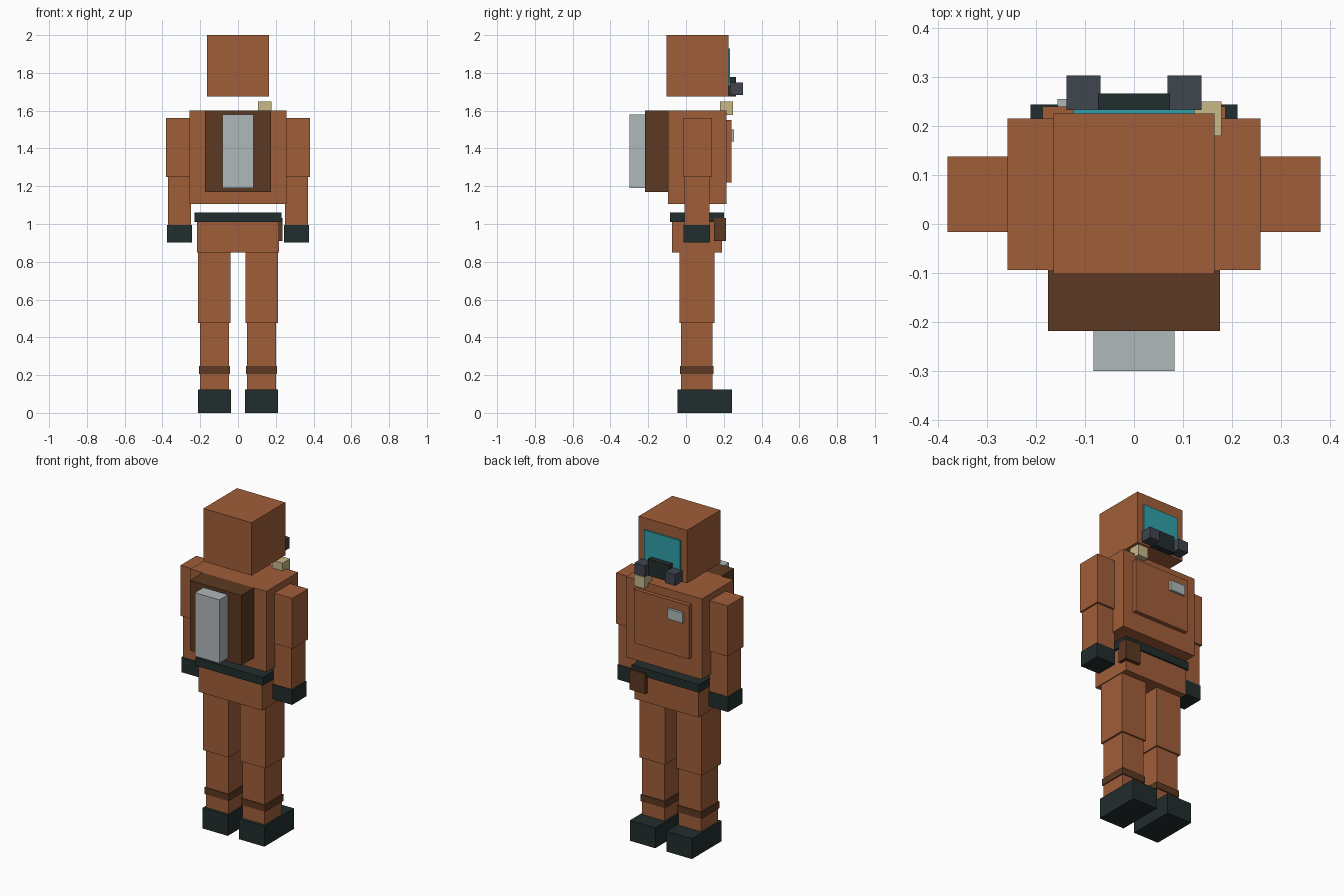
import bpy
import bmesh

default = bpy.data.objects.get("Cube")
if default:
    bpy.data.objects.remove(default, do_unlink=True)


def material(name, r, g, b):
    mat = bpy.data.materials.new(name)
    mat.use_nodes = True
    mat.diffuse_color = (r, g, b, 1)
    mat.node_tree.nodes["Principled BSDF"].inputs["Base Color"].default_value = (r, g, b, 1)
    return mat


ORANGE = material("suit_orange", 0.352, 0.111, 0.041)
BROWN = material("leather_brown", 0.107, 0.041, 0.016)
BLACK = material("rubber_black", 0.016, 0.026, 0.026)
GREY = material("filter_grey", 0.051, 0.058, 0.076)
SILVER = material("metal_silver", 0.434, 0.479, 0.497)
TAN = material("lamp_tan", 0.578, 0.479, 0.246)
TEAL = material("visor_teal", 0.03, 0.352, 0.402)


def box(name, mat, x, y, z):
    """Axis-aligned box from (low, high) pairs."""
    bm = bmesh.new()
    bmesh.ops.create_cube(bm, size=1)
    for v in bm.verts:
        v.co = [lim[0] if c < 0 else lim[1] for c, lim in zip(v.co, (x, y, z))]
    mesh = bpy.data.meshes.new(name)
    bm.to_mesh(mesh)
    bm.free()
    mesh.materials.append(mat)
    obj = bpy.data.objects.new(name, mesh)
    bpy.context.collection.objects.link(obj)
    return obj


def pair(name, mat, x, y, z):
    """The same box on both sides of the body."""
    box("left_" + name, mat, x, y, z)
    box("right_" + name, mat, (-x[1], -x[0]), y, z)


# Head, visor and breathing mask
box("head", ORANGE, (-0.164, 0.164), (-0.102, 0.225), (1.675, 2.0))
box("visor", TEAL, (-0.123, 0.123), (0.225, 0.234), (1.73, 1.93))
box("mask", BLACK, (-0.073, 0.073), (0.225, 0.266), (1.675, 1.777))
pair("mask_filter", GREY, (0.068, 0.138), (0.233, 0.303), (1.682, 1.75))

# Torso with chest panel, badge and shoulder lamp
box("torso", ORANGE, (-0.258, 0.258), (-0.094, 0.215), (1.105, 1.6))
box("chest_panel", ORANGE, (-0.187, 0.187), (0.215, 0.24), (1.22, 1.55))
box("chest_badge", SILVER, (-0.156, -0.054), (0.24, 0.255), (1.438, 1.5))
box("shoulder_lamp", TAN, (0.107, 0.178), (0.179, 0.25), (1.578, 1.648))

# Backpack and air tank
box("backpack", BROWN, (-0.175, 0.175), (-0.218, -0.094), (1.17, 1.6))
box("air_tank", SILVER, (-0.083, 0.083), (-0.3, -0.218), (1.19, 1.58))

# Hips, belt and pouch
box("belt", BLACK, (-0.229, 0.229), (-0.085, 0.2), (1.01, 1.06))
box("hips", ORANGE, (-0.217, 0.217), (-0.075, 0.19), (0.85, 1.01))
box("belt_pouch", BROWN, (0.13, 0.236), (0.147, 0.211), (0.91, 1.033))

# Arms
pair("upper_arm", ORANGE, (0.256, 0.38), (-0.016, 0.138), (1.25, 1.56))
pair("forearm", ORANGE, (0.248, 0.37), (-0.008, 0.125), (0.995, 1.25))
pair("glove", BLACK, (0.244, 0.376), (-0.012, 0.128), (0.903, 0.995))

# Legs
pair("thigh", ORANGE, (0.039, 0.212), (-0.035, 0.15), (0.477, 0.85))
pair("shin", ORANGE, (0.048, 0.2), (-0.026, 0.14), (0.125, 0.477))
pair("ankle_strap", BROWN, (0.042, 0.206), (-0.031, 0.146), (0.207, 0.248))
pair("boot", BLACK, (0.038, 0.211), (-0.045, 0.244), (0.0, 0.125))
